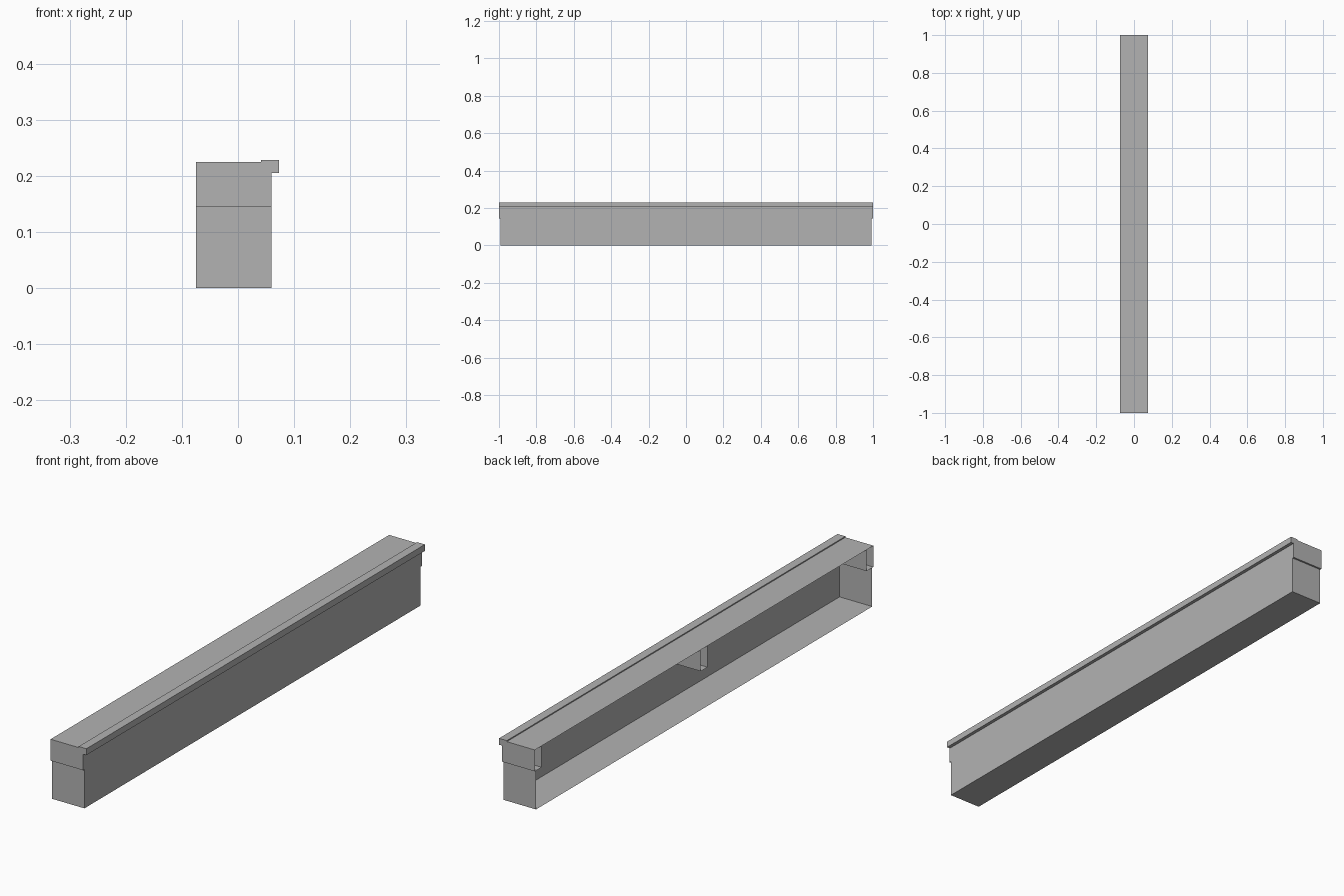
import bpy
import bmesh

if "Cube" in bpy.data.objects:
    bpy.data.objects.remove(bpy.data.objects["Cube"], do_unlink=True)

GREY = (0.45, 0.45, 0.45, 1)
metal = bpy.data.materials.new("grey sheet metal")
metal.use_nodes = True
metal.diffuse_color = GREY
metal.node_tree.nodes["Principled BSDF"].inputs["Base Color"].default_value = GREY

FRONT, BACK = -0.075, 0.06      # open side and rear panel
TOP, HANG = 0.225, 0.145        # top sheet and bracket underside
END, TRAY = 1.0, 0.993          # outer end and tray end


def sheet_box(name, x, y, z, open_sides=()):
    """Folded sheet box; open_sides lists (axis, sign) of the walls left out."""
    bm = bmesh.new()
    bmesh.ops.create_cube(bm, size=1)
    bm.normal_update()
    gone = [f for f in bm.faces
            if any(f.normal[a] * s > 0.9 for a, s in open_sides)]
    bmesh.ops.delete(bm, geom=gone, context='FACES')
    for v in bm.verts:
        for i, (lo, hi) in enumerate((x, y, z)):
            v.co[i] = lo if v.co[i] < 0 else hi
    mesh = bpy.data.meshes.new(name)
    bm.to_mesh(mesh)
    bm.free()
    mesh.materials.append(metal)
    obj = bpy.data.objects.new(name, mesh)
    bpy.context.collection.objects.link(obj)
    return obj


LEFT_OUT, UP, DOWN = (0, -1), (2, 1), (2, -1)
ENDS = [(1, 1), (1, -1)]

# Lower tray: floor, rear panel and end walls
sheet_box("tray", (FRONT, BACK), (-TRAY, TRAY), (0, HANG), [LEFT_OUT, UP])

# Upper shell: top sheet and the rear panel above the tray
sheet_box("upper_shell", (FRONT, BACK), (-END, END), (HANG, TOP),
          [LEFT_OUT, DOWN] + ENDS)

# Hanging channel brackets, one in the middle and one at each end
for name, y in (("front", -0.98), ("middle", 0), ("back", 0.98)):
    sheet_box(name + "_bracket", (FRONT, BACK), (y - 0.02, y + 0.02),
              (HANG, TOP), [LEFT_OUT, UP, (0, 1)])

# Lip overhanging the rear edge
sheet_box("rear_lip", (0.041, 0.073), (-END, END), (0.205, 0.229))
